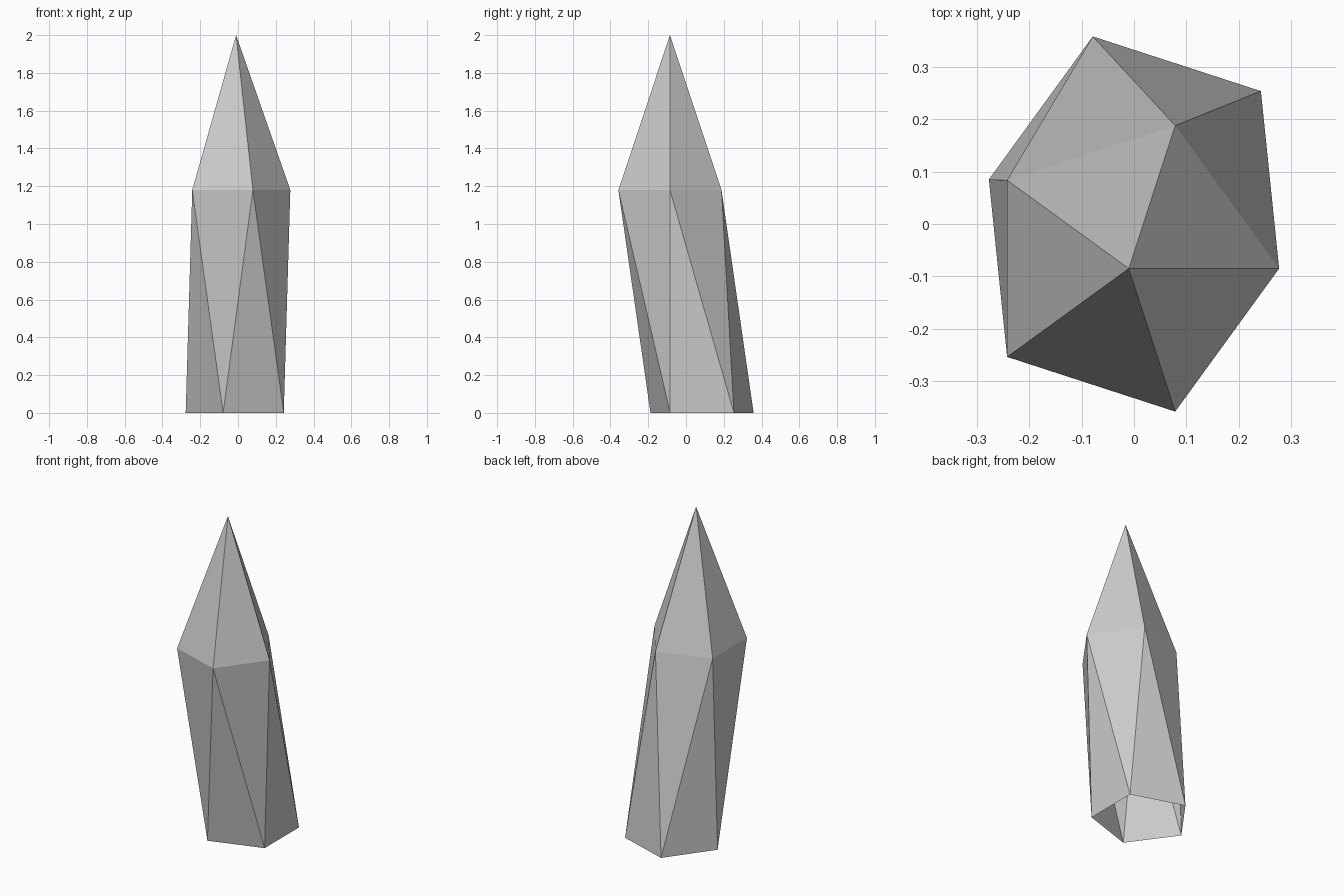
import bpy, bmesh
from math import cos, sin, radians

if "Cube" in bpy.data.objects:
    bpy.data.objects.remove(bpy.data.objects["Cube"])

SIDES, RADIUS = 5, 0.287
STEP = 360 / SIDES
bm = bmesh.new()


def ring(cx, cy, z, start):
    """Regular ring of vertices around (cx, cy) at height z."""
    angles = [radians(start + STEP * i) for i in range(SIDES)]
    return [bm.verts.new((cx + RADIUS * cos(a), cy + RADIUS * sin(a), z)) for a in angles]


# Leaning crystal: open base ring, half-step-turned shoulder ring, and tip
base = ring(0.01, 0.085, 0, STEP / 2)
shoulder = ring(-0.01, -0.085, 1.18, 0)
tip = bm.verts.new((-0.01, -0.085, 2))

for i in range(SIDES):
    j = (i + 1) % SIDES
    # Alternating side facets
    bm.faces.new((base[i], shoulder[j], shoulder[i]))
    bm.faces.new((base[i], base[j], shoulder[j]))
    # Pointed cap facet
    bm.faces.new((shoulder[i], shoulder[j], tip))

mesh = bpy.data.meshes.new("crystal")
bm.to_mesh(mesh)
bm.free()
bpy.context.collection.objects.link(bpy.data.objects.new("crystal", mesh))
